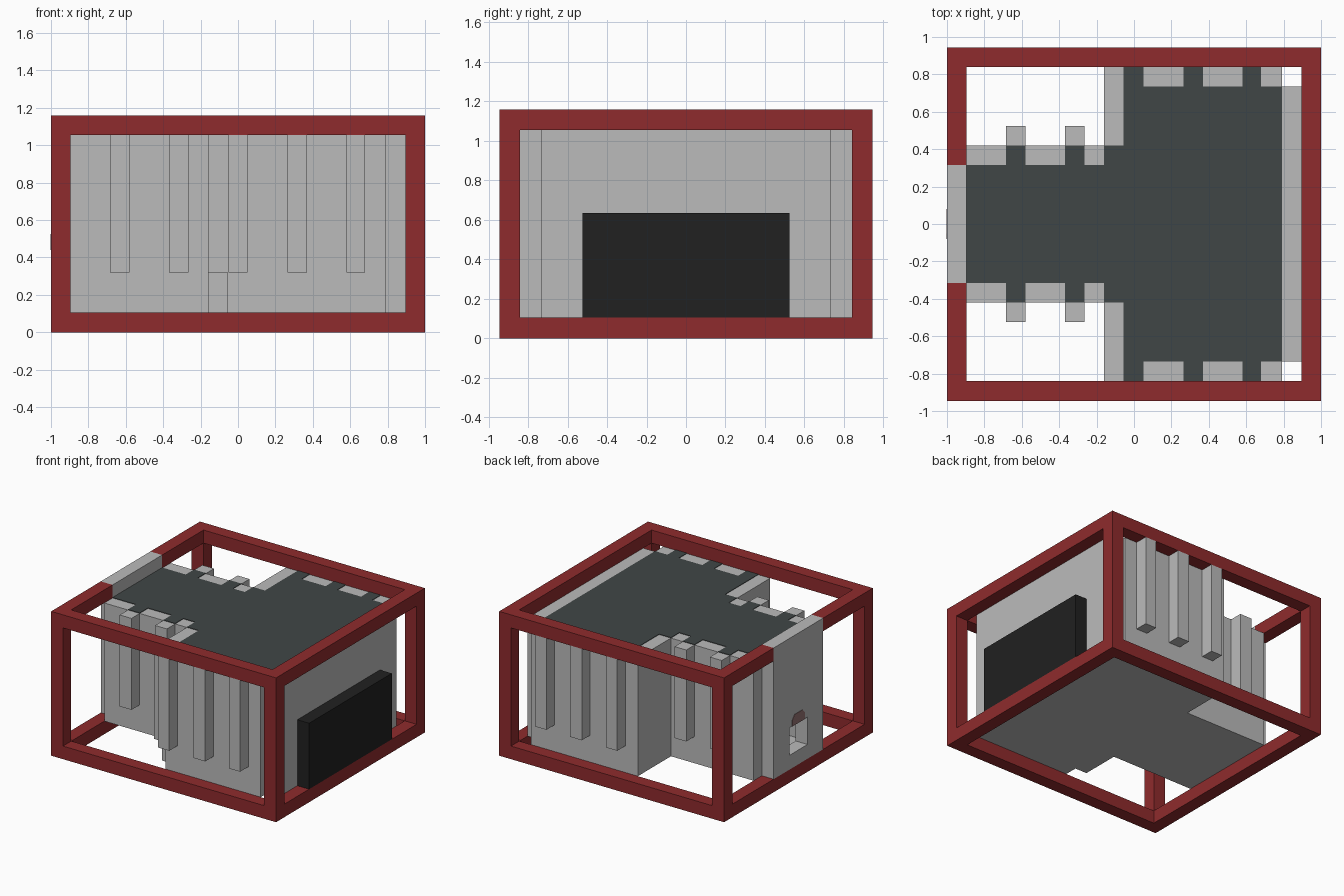
import bpy
import bmesh
from mathutils import Vector

old = bpy.data.objects.get("Cube")
if old:
    bpy.data.objects.remove(old, do_unlink=True)


def material(name, r, g, b):
    m = bpy.data.materials.new(name)
    m.use_nodes = True
    m.diffuse_color = (r, g, b, 1)
    m.node_tree.nodes["Principled BSDF"].inputs["Base Color"].default_value = (r, g, b, 1)
    return m


RED = material("frame red", 0.275, 0.024, 0.026)
GREY = material("wall grey", 0.497, 0.497, 0.497)
SLATE = material("roof slate", 0.051, 0.061, 0.061)
BLACK = material("panel black", 0.015, 0.015, 0.015)
BROWN = material("arch brown", 0.3, 0.17, 0.17)


def finish(name, bm, mat):
    bmesh.ops.recalc_face_normals(bm, faces=bm.faces)
    mesh = bpy.data.meshes.new(name)
    bm.to_mesh(mesh)
    bm.free()
    mesh.materials.append(mat)
    obj = bpy.data.objects.new(name, mesh)
    bpy.context.collection.objects.link(obj)
    return obj


def boxes(name, mat, spans):
    """One object from boxes, each given as x, y and z ranges."""
    bm = bmesh.new()
    for ranges in spans:
        verts = bmesh.ops.create_cube(bm, size=1)["verts"]
        for v in verts:
            v.co = Vector([r[0] if c < 0 else r[1] for r, c in zip(ranges, v.co)])
    return finish(name, bm, mat)


def prism(name, mat, points, offset):
    bm = bmesh.new()
    face = bm.faces.new([bm.verts.new(p) for p in points])
    ext = bmesh.ops.extrude_face_region(bm, geom=[face])["geom"]
    bmesh.ops.translate(bm, vec=offset, verts=[e for e in ext if isinstance(e, bmesh.types.BMVert)])
    return finish(name, bm, mat)


def flip(r, s):
    return r if s > 0 else (-r[1], -r[0])


# Main dimensions, all on one beam-width module
T = 0.105
X, Y, H = 1.0, 0.945, 1.16
XI, YI, TOP = X - T, Y - T, H - T
STEP = -0.16            # where the narrow wing meets the wide hall
HALL_X = XI - T         # inside of the right wall
WING = 0.42             # half width of the wing
WING_IN = WING - T
DROP = 0.32             # bottom of the buttresses
body = (T, TOP)

# Open box frame, with a gap for the end wall in the top left beam
beams = []
for s in (-1, 1):
    edge_y = flip((YI, Y), s)
    for z in ((0, T), (TOP, H)):
        beams.append(((-X, X), edge_y, z))
    for sx in (-1, 1):
        beams.append((flip((XI, X), sx), edge_y, body))
    beams.append(((-X, -XI), flip((WING_IN, YI), s), (TOP, H)))
    beams.append((flip((XI, X), s), (-YI, YI), (0, T)))
beams.append(((XI, X), (-YI, YI), (TOP, H)))
boxes("outer_frame", RED, beams)

# Side walls, mirrored across the centre line
hall_posts = [(-0.05, 0.05), (0.265, 0.37), (0.58, 0.68)]
wing_posts = [(-0.685, -0.58), (-0.37, -0.265)]
walls, posts = [], []
for s in (-1, 1):
    walls.append(((-XI, STEP), flip((WING_IN, WING), s), body))
    walls.append(((STEP + T, HALL_X), flip((YI - T, YI), s), body))
    walls.append(((STEP, STEP + T), flip((WING_IN, YI - T), s), body))
    corner_z = body if s > 0 else (DROP, TOP)
    walls.append(((STEP, STEP + T), flip((YI - T, YI), s), corner_z))
    posts += [(p, flip((YI, Y), s), (DROP, TOP)) for p in hall_posts]
    posts += [(p, flip((WING, WING + T), s), (DROP, TOP)) for p in wing_posts]
walls.append(((HALL_X, XI), (T - YI, YI - T), body))
boxes("walls", GREY, walls)
boxes("buttresses", GREY, posts)

# End wall with a small opening
DOOR, SILL, HEAD = 0.115, 0.22, 0.44
depth = (-X, -XI)
end = [(depth, flip((DOOR, WING_IN), s), (T, H)) for s in (-1, 1)]
end += [(depth, (-DOOR, DOOR), (T, SILL)), (depth, (-DOOR, DOOR), (HEAD, H))]
boxes("end_wall", GREY, end)
arch = [(-1.0, -0.08, HEAD), (-1.0, 0.08, HEAD), (-1.0, 0.08, 0.49),
        (-1.0, 0.05, 0.525), (-1.0, -0.05, 0.525), (-1.0, -0.08, 0.49)]
prism("opening_arch", BROWN, arch, Vector((-0.003, 0, 0)))

# Floor
boxes("floor", GREY, [
    ((-XI, STEP), (-WING_IN, WING_IN), (T, T + 0.03)),
    ((STEP, HALL_X), (T - YI, YI - T), (T, T + 0.03))])

# Roof slab with tabs running over the walls to each buttress
edge = [(-XI, WING_IN)]
for a, b in wing_posts + [(STEP, STEP + T)]:
    edge += [(a, WING_IN), (a, WING), (b, WING)]
    if b != STEP + T:
        edge.append((b, WING_IN))
for i, (a, b) in enumerate(hall_posts):
    if i:
        edge += [(a, YI - T), (a, YI)]
    else:
        edge.append((STEP + T, YI))
    edge += [(b, YI), (b, YI - T)]
edge.append((HALL_X, YI - T))
outline = edge + [(x, -y) for x, y in reversed(edge)]
prism("roof", SLATE, [(x, y, TOP - 0.05) for x, y in outline], Vector((0, 0, 0.054)))

# Dark panel on the right wall
boxes("wall_panel", BLACK, [((XI, X), (-0.525, 0.525), (T, 0.635))])
